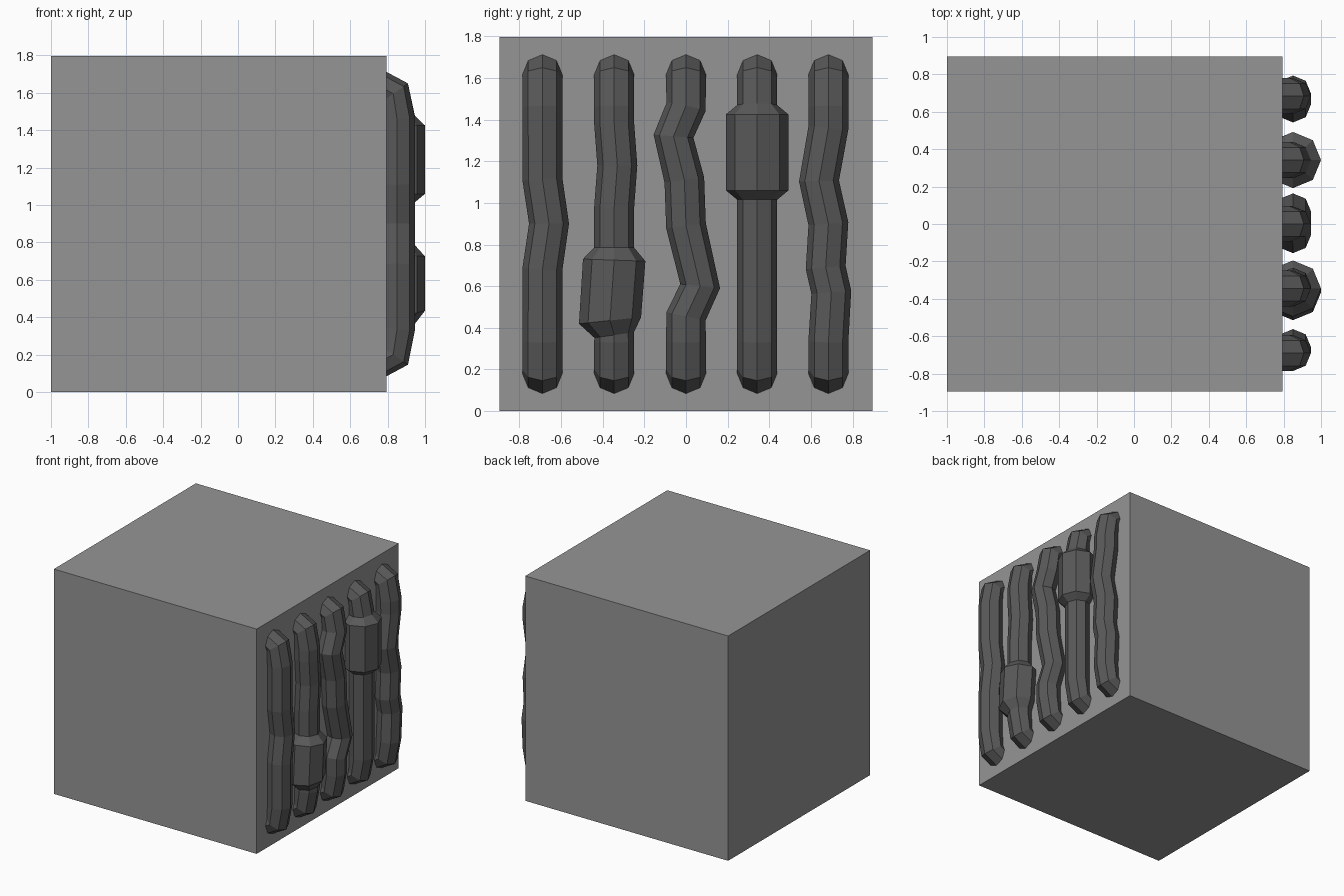
import bpy, bmesh, math
from mathutils import Vector

if "Cube" in bpy.data.objects:
    bpy.data.objects.remove(bpy.data.objects["Cube"])


def material(name, c):
    m = bpy.data.materials.new(name)
    m.diffuse_color = (c, c, c, 1)
    m.use_nodes = True
    m.node_tree.nodes["Principled BSDF"].inputs["Base Color"].default_value = m.diffuse_color
    return m


block_grey = material("block grey", 0.3)
pipe_grey = material("dark pipe grey", 0.1)


def add_object(name, bm, mat):
    bmesh.ops.recalc_face_normals(bm, faces=bm.faces)
    me = bpy.data.meshes.new(name)
    bm.to_mesh(me)
    bm.free()
    me.materials.append(mat)
    ob = bpy.data.objects.new(name, me)
    bpy.context.collection.objects.link(ob)


# Main block
bm = bmesh.new()
bmesh.ops.create_cube(bm, size=1)
for v in bm.verts:
    v.co = ((v.co.x + 0.5) * 1.793 - 1, v.co.y * 1.793, (v.co.z + 0.5) * 1.796)
add_object("block", bm, block_grey)

R, SIDES = 0.096, 8
X = 0.85       # pipe centre distance
H = 1.796


def pipe(name, y, bends):
    """Eight-sided pipe leaving and re-entering the wall; bends = (z, y offset, radius)."""
    ends = [(0.73, 1.65), (0.83, 1.595), (X, 1.46)]
    pts = [(Vector((x, y, z)), R) for x, z in ends[:2]]
    if not bends or bends[0][0] < 1.46:
        pts.append((Vector((X, y, 1.46)), R))
    pts += [(Vector((X, y + o, z)), r) for z, o, r in bends]
    if not bends or bends[-1][0] > H - 1.46:
        pts.append((Vector((X, y, H - 1.46)), R))
    pts += [(Vector((x, y, H - z)), R) for x, z in reversed(ends[:2])]

    bm = bmesh.new()
    rings = []
    for i, (p, r) in enumerate(pts):
        if i == 0:
            t = Vector((1, 0, 0))
        elif i == len(pts) - 1:
            t = Vector((-1, 0, 0))
        else:
            a = (p - pts[i - 1][0]).normalized()
            b = (pts[i + 1][0] - p).normalized()
            t = (a + b).normalized()
        u = Vector((0, 1, 0))
        u = (u - t * u.dot(t)).normalized()
        v = t.cross(u)
        ring = []
        for k in range(SIDES):
            ang = 2 * math.pi * k / SIDES
            ring.append(bm.verts.new(p + r * (u * math.cos(ang) + v * math.sin(ang))))
        rings.append(ring)
    for a, b in zip(rings, rings[1:]):
        for k in range(SIDES):
            n = (k + 1) % SIDES
            bm.faces.new((a[k], a[n], b[n], b[k]))
    bm.faces.new(rings[0])
    bm.faces.new(rings[-1])
    add_object(name, bm, pipe_grey)


C = 0.15  # collar radius
pipe("pipe_1", -0.69, [(1.115, 0, R), (0.9, 0.032, R), (0.68, 0, R)])
pipe("pipe_2_collar", -0.345, [(1.38, 0, R), (1.18, 0.015, R), (0.98, 0, R),
     (0.785, 0, R), (0.725, 0, C), (0.435, -0.02, C), (0.365, 0, R)])
pipe("pipe_3", 0.0, [(1.32, -0.06, R), (1.11, -0.008, R), (0.89, 0, R),
     (0.6, 0.068, R), (0.455, 0, R)])
pipe("pipe_4_collar", 0.342, [(1.47, 0, R), (1.425, 0, C), (1.06, 0, C), (1.015, 0, R)])
pipe("pipe_5", 0.684, [(1.36, 0, R), (1.105, -0.045, R), (0.9, 0, R),
     (0.69, -0.013, R), (0.57, 0.014, R)])
